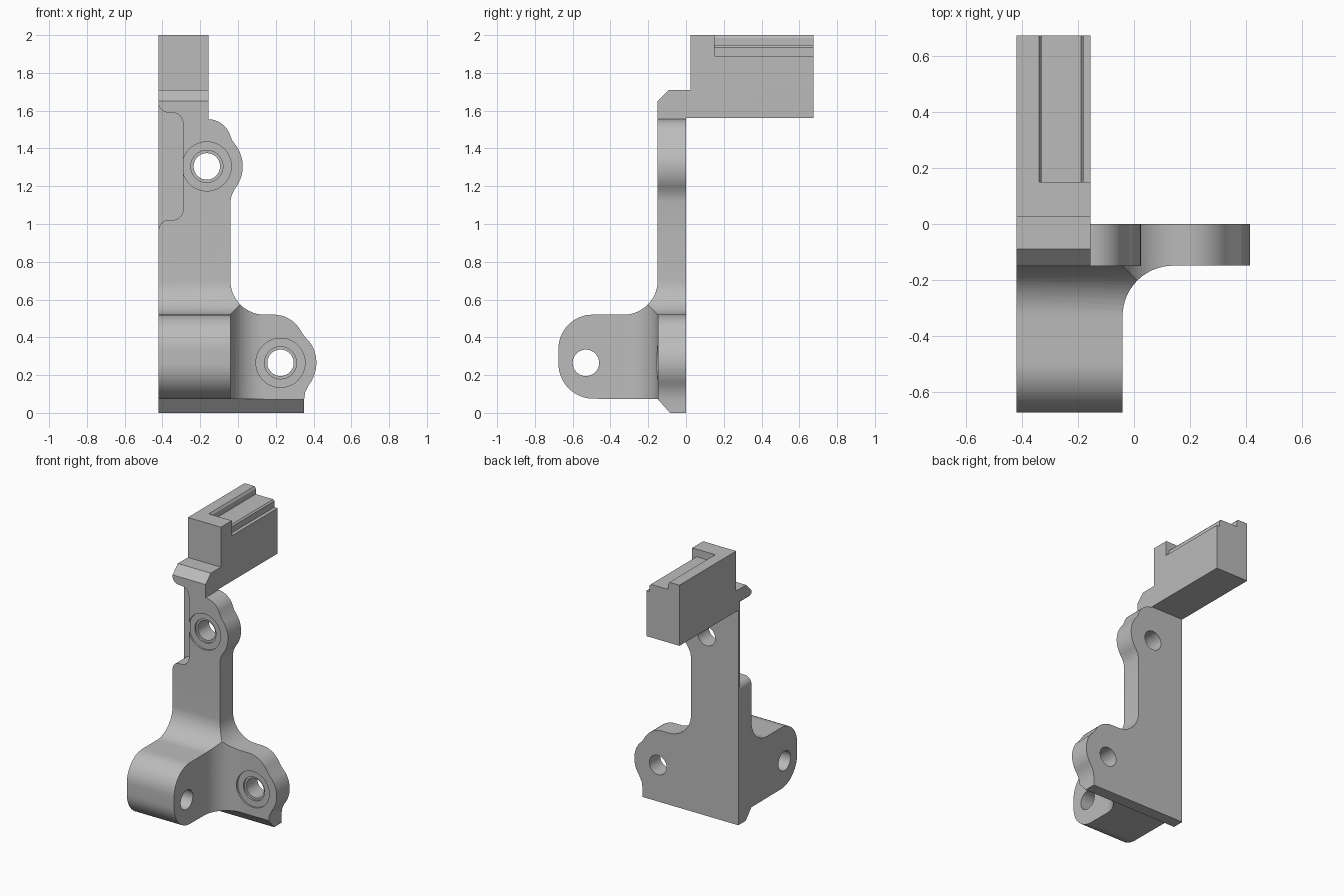
import bpy, bmesh
from math import sin, cos, radians

cube = bpy.data.objects.get("Cube")
if cube:
    bpy.data.objects.remove(cube, do_unlink=True)

grey = bpy.data.materials.new("plain grey")
grey.use_nodes = True
grey.diffuse_color = (0.5, 0.5, 0.5, 1)
grey.node_tree.nodes["Principled BSDF"].inputs["Base Color"].default_value = (0.5, 0.5, 0.5, 1)


def arc(cx, cy, r, start, end, steps=14):
    angles = [radians(start + (end - start) * i / steps) for i in range(steps + 1)]
    return [(cx + r * cos(a), cy + r * sin(a)) for a in angles]


def prism(name, outline, axis, lo, hi):
    """Extrude a 2D outline along one axis."""
    place = {"x": lambda a, b, t: (t, a, b),
             "y": lambda a, b, t: (a, t, b),
             "z": lambda a, b, t: (a, b, t)}[axis]
    bm = bmesh.new()
    low = [bm.verts.new(place(a, b, lo)) for a, b in outline]
    high = [bm.verts.new(place(a, b, hi)) for a, b in outline]
    bm.faces.new(low)
    bm.faces.new(high)
    n = len(outline)
    for i in range(n):
        j = (i + 1) % n
        bm.faces.new((low[i], low[j], high[j], high[i]))
    bmesh.ops.recalc_face_normals(bm, faces=bm.faces)
    mesh = bpy.data.meshes.new(name)
    bm.to_mesh(mesh)
    bm.free()
    obj = bpy.data.objects.new(name, mesh)
    bpy.context.collection.objects.link(obj)
    return obj


def rod(name, a, b, r, axis, lo, hi):
    return prism(name, arc(a, b, r, 0, 360, 48)[:-1], axis, lo, hi)


def combine(target, tool, operation):
    mod = target.modifiers.new(tool.name, "BOOLEAN")
    mod.operation, mod.solver, mod.object = operation, "EXACT", tool
    bpy.context.view_layer.objects.active = target
    bpy.ops.object.modifier_apply(modifier=mod.name)
    bpy.data.objects.remove(tool, do_unlink=True)


# Front outline: foot, lower boss, stem, upper boss, head
front = [(-0.42, 0), (0.35, 0), (0.35, 0.07), (0.356, 0.11)]
front += arc(0.225, 0.265, 0.19, -37, 35)
front += [(0.352, 0.405)]
front += arc(0.19, 0.36, 0.16, 33, 90)
front += arc(0.14, 0.70, 0.18, 270, 180)
front += [(-0.04, 1.12), (-0.034, 1.152)]
front += arc(-0.165, 1.305, 0.19, -38, 35)
front += [(-0.032, 1.445)]
front += arc(-0.16, 1.43, 0.125, 27, 88)
front += [(-0.155, 1.565), (-0.155, 2), (-0.42, 2)]

# Side outline: chamfered foot, rounded arm, stem, stepped head
side = [(0, -0.2), (0, 1.56), (0.675, 1.56), (0.675, 2.2), (0.025, 2.2), (0.025, 1.71),
        (-0.09, 1.71), (-0.15, 1.65)]
side += arc(-0.33, 0.70, 0.18, 360, 270)
side += arc(-0.495, 0.34, 0.18, 90, 180)
side += arc(-0.49, 0.26, 0.185, 180, 270)
side += [(-0.15, 0.073), (-0.085, 0), (-0.085, -0.2)]

# Top outline: arm blending into the plate
top = [(-0.6, 0.8), (-0.6, -0.8), (-0.04, -0.8)]
top += arc(0.14, -0.33, 0.181, 180, 90)
top += [(0.6, -0.149), (0.6, 0.8)]

bracket = prism("bracket", front, "y", -1, 1)
combine(bracket, prism("side_shape", side, "x", -1, 1), "INTERSECT")
combine(bracket, prism("top_shape", top, "z", -0.5, 2.5), "INTERSECT")

# Screw holes with stepped seats
for x, z in ((0.225, 0.265), (-0.165, 1.305)):
    for r, depth in ((0.13, -0.138), (0.085, -0.125), (0.07, 0.3)):
        combine(bracket, rod("screw_cutter", x, z, r, "y", -1, depth), "DIFFERENCE")

# Pivot hole through the arm
combine(bracket, rod("pivot_cutter", -0.53, 0.265, 0.07, "x", -1, 1), "DIFFERENCE")

# Shallow-walled pocket beside the upper boss
pocket = [(-0.6, 0.97), (-0.42, 0.97)]
pocket += arc(-0.37, 0.97, 0.05, 165, 90, 6)
pocket += arc(-0.35, 1.08, 0.06, 270, 360, 8)
pocket += arc(-0.35, 1.53, 0.06, 0, 90, 8)
pocket += arc(-0.37, 1.64, 0.05, 270, 195, 6)
pocket += [(-0.6, 1.63)]
combine(bracket, prism("pocket_cutter", pocket, "y", -1, -0.02), "DIFFERENCE")

# Stepped rail along the top of the head
rail = [(-0.34, 2.1), (-0.34, 2.0), (-0.33, 1.985), (-0.33, 1.945), (-0.19, 1.945),
        (-0.18, 1.935), (-0.18, 1.89), (-0.1, 1.89), (-0.1, 2.1)]
combine(bracket, prism("rail_cutter", rail, "y", 0.15, 1), "DIFFERENCE")

bracket.data.materials.clear()
bracket.data.materials.append(grey)
for face in bracket.data.polygons:
    face.material_index = 0
bpy.ops.object.select_all(action="DESELECT")
bracket.select_set(True)
bpy.context.view_layer.objects.active = bracket
bpy.ops.object.shade_smooth_by_angle(angle=radians(25))
